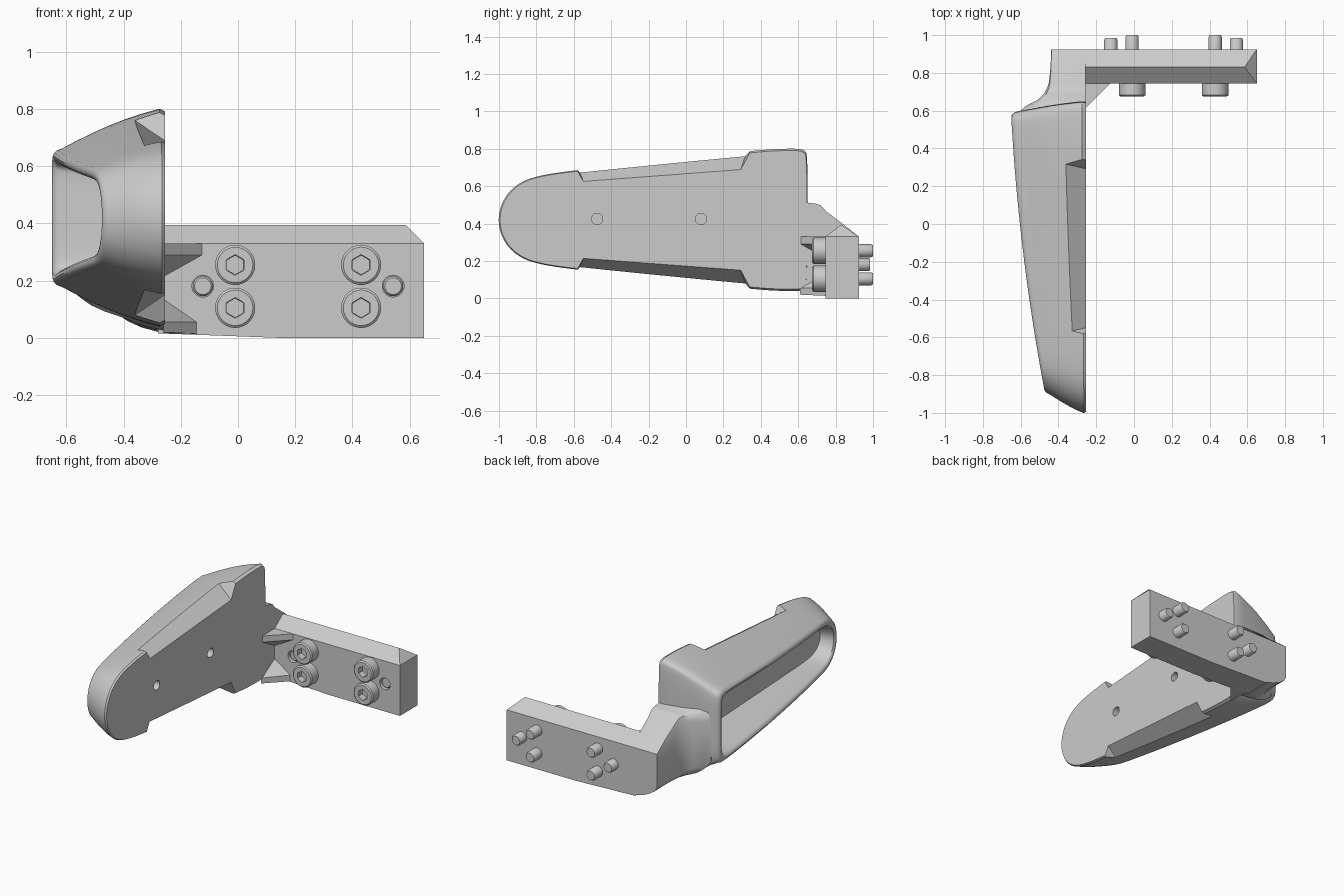
import bpy, bmesh, math
from mathutils import Vector

if "Cube" in bpy.data.objects:
    bpy.data.objects.remove(bpy.data.objects["Cube"])

ZC = 0.42  # mirror plane height of the grip


def finish(name, bm, smooth=35):
    bmesh.ops.recalc_face_normals(bm, faces=bm.faces)
    me = bpy.data.meshes.new(name)
    bm.to_mesh(me)
    bm.free()
    ob = bpy.data.objects.new(name, me)
    bpy.context.collection.objects.link(ob)
    if smooth:
        activate(ob)
        bpy.ops.object.shade_smooth_by_angle(angle=math.radians(smooth))
    return ob


def activate(ob):
    bpy.ops.object.select_all(action='DESELECT')
    ob.select_set(True)
    bpy.context.view_layer.objects.active = ob


def loft(name, rings, smooth=35):
    bm = bmesh.new()
    vs = [[bm.verts.new(p) for p in r] for r in rings]
    n = len(vs[0])
    for a, b in zip(vs, vs[1:]):
        for i in range(n):
            bm.faces.new((a[i], a[(i + 1) % n], b[(i + 1) % n], b[i]))
    bm.faces.new(vs[0])
    bm.faces.new(vs[-1])
    return finish(name, bm, smooth)


def hull(name, pts):
    bm = bmesh.new()
    for p in pts:
        bm.verts.new(p)
    bmesh.ops.convex_hull(bm, input=bm.verts)
    bmesh.ops.dissolve_limit(bm, angle_limit=0.01, verts=bm.verts, edges=bm.edges)
    return finish(name, bm, 0)


def cut(ob, cutters):
    activate(ob)
    for c in cutters:
        m = ob.modifiers.new("cut", 'BOOLEAN')
        m.operation, m.solver, m.object = 'DIFFERENCE', 'EXACT', c
        bpy.ops.object.modifier_apply(modifier=m.name)
        bpy.data.objects.remove(c)
    bpy.ops.object.shade_smooth_by_angle(angle=math.radians(35))


def turned(name, x, z, prof, n=40):
    """Turned part along y; profile entries are (y, radius, is_hex)."""
    rings = []
    for y, r, hx in prof:
        ring = []
        for i in range(n):
            a = 2 * math.pi * i / n
            k = r
            if hx:
                k = r * math.cos(math.pi / 6) / math.cos(a % (math.pi / 3) - math.pi / 6)
            ring.append((x + k * math.sin(a), y, z + k * math.cos(a)))
        rings.append(ring)
    return loft(name, rings)


def chaikin(pts, times):
    for _ in range(times):
        out = []
        for a, b in zip(pts, pts[1:] + pts[:1]):
            out += [a.lerp(b, 0.25), a.lerp(b, 0.75)]
        pts = out
    return pts


def outline(half):
    up = [Vector(p) for p in half]
    return chaikin(up + [Vector((p.x, -p.y)) for p in up[-2:0:-1]], 3)


# grip outlines (y, half width): flat face, outer rim, pocket mouth
base = outline([(-1.005, 0), (-.99, .08), (-.945, .155), (-.87, .21), (-.77, .24), (-.6, .265),
                (.36, .372), (.55, .382), (.635, .378), (.65, .34), (.65, 0)])
rim = outline([(-.9, 0), (-.89, .06), (-.86, .11), (-.81, .15), (-.74, .172), (-.6, .182),
               (.36, .235), (.5, .242), (.57, .24), (.595, .2), (.595, 0)])
mouth = outline([(-.855, 0), (-.845, .045), (-.82, .085), (-.77, .115), (-.7, .128), (-.6, .136),
                 (.36, .185), (.46, .19), (.53, .185), (.54, .14), (.54, 0)])


def level(a, b, w, t, floor=None):
    ring = []
    for p, q in zip(a, b):
        v = p.lerp(q, w)
        top = -.604 - .107 * v.x + .046 * v.x ** 2
        x = -.255 + (top + .255) * t
        if floor is not None:
            x = floor
        ring.append((x, v.x, ZC + v.y))
    return ring


# grip body with hollow back
rings = [level(base, rim, .07, 0), level(base, rim, 0, .05)]
rings += [level(base, rim, (t / .92) ** 1.4, t) for t in (.2, .35, .5, .65, .8, .92)]
rings += [level(rim, mouth, w, t) for w, t in
          ((.1, .96), (.3, .99), (.5, 1), (.75, .99), (.93, .96), (1, .92))]
inner = [Vector((p.x * .98 - .003, p.y * .86)) for p in mouth]
rings += [level(mouth, inner, .85, 0, -.40), level(mouth, inner, 1.1, 0, -.385)]
grip = loft("grip", rings)

# finger reliefs along both long edges and the two face holes
cutters = []
for s in (1, -1):
    cutters.append(hull("relief_cutter", [(x, y, ZC + s * h) for x, y, h in (
        (-.2, -.535, .17), (-.4, -.585, .30), (-.2, -.64, .36),
        (-.2, .28, .232), (-.42, .33, .38), (-.2, .39, .44))]))
for y in (-.475, .08):
    circ = [(y + .03 * math.cos(i * math.pi / 16), .425 + .03 * math.sin(i * math.pi / 16))
            for i in range(32)]
    cutters.append(loft("hole_cutter", [[(x, *c) for c in circ] for x in (-.2, -.32)], 0))
cut(grip, cutters)

# neck joining grip and arm: (y, outer x, bottom z, top z, top rounding)
neck_rings = []
for y, x0, z0, z1, r in ((.56, -.60, .13, .56, .06), (.60, -.60, .10, .54, .06),
                         (.63, -.565, .07, .52, .06), (.66, -.505, .05, .51, .05),
                         (.69, -.475, .038, .508, .04), (.72, -.46, .03, .498, .03),
                         (.75, -.45, .025, .465, .02), (.83, -.442, .02, .405, .01),
                         (.925, -.438, .015, .33, .004)):
    neck_rings.append([(x, y, z) for x, z in (
        (-.256, z0), (-.256, z1), (x0 + r, z1), (x0 + r * .3, z1 - r * .3), (x0, z1 - r),
        (x0, z0 + .1), (x0 + .015, z0 + .07), (x0 + .05, z0 + .045), (x0 + .1, z0 + .022))])
loft("neck", neck_rings)

# arm with hipped top
Y0, Y1 = .745, .925
arm = hull("arm", [(x, y, z) for y in (Y0, Y1) for x, z in
                   ((-.28, .016), (.15, 0), (.65, 0), (.65, .33), (-.28, .33))]
           + [(-.28, .83, .395), (.585, .83, .395)])

# gusset ribs in the inner corner
hull("upper_rib", [(-.26, .61, .29), (-.26, .61, .33), (-.26, .75, .33), (-.26, .75, .212),
                   (-.12, .75, .29), (-.12, .75, .33)])
hull("lower_rib", [(-.26, .61, .02), (-.26, .61, .055), (-.26, .75, .016), (-.26, .75, .138),
                   (-.14, .75, .014), (-.14, .75, .055)])

# socket-head screws
for x in (-.01, .43):
    for z in (.105, .255):
        turned("screw", x, z, [(.715, .034, 1), (.675, .036, 1), (.675, .062, 0),
                               (.682, .07, 0), (.75, .07, 0)])
        turned("screw_shank", x, z, [(.9, .035, 0), (.99, .035, 0), (1.0, .029, 0)])

# dowel pins set in shallow holes
pins = (-.123, .542)
cut(arm, [turned("pin_cutter", x, .181, [(.7, .038, 0), (.78, .038, 0)]) for x in pins])
for x in pins:
    turned("dowel_pin", x, .181, [(.758, .029, 0), (.765, .035, 0), (.976, .035, 0), (.985, .029, 0)])
